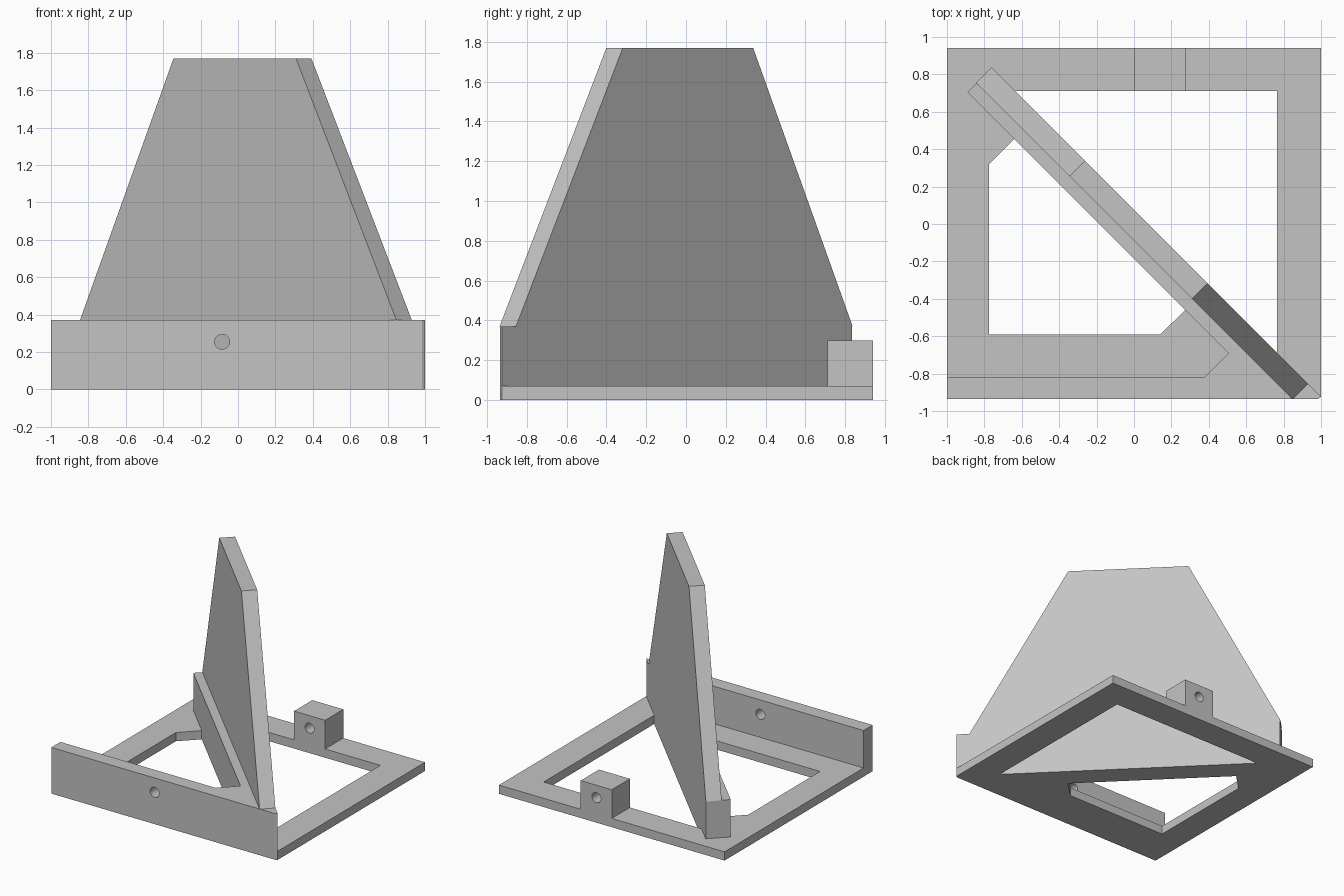
import bpy, bmesh, math
from mathutils import Vector

cube = bpy.data.objects.get("Cube")
if cube:
    bpy.data.objects.remove(cube, do_unlink=True)

grey = bpy.data.materials.new("matte grey")
grey.use_nodes = True
grey.diffuse_color = (0.55, 0.55, 0.55, 1)
grey.node_tree.nodes["Principled BSDF"].inputs["Base Color"].default_value = grey.diffuse_color

BASE_TOP, WALL_TOP, PLATE_TOP = 0.07, 0.37, 1.77
FRONT, BACK = -0.935, 0.94
# Diagonal faces, each a constant value of x + y
STRIP, PLATE, REAR = -0.185, -0.09, 0.075


def diagonal(x, level):
    return (x, level - x)


def extrude(name, outline, offset):
    """Solid made by sweeping a flat 3D outline along an offset."""
    bm = bmesh.new()
    face = bm.faces.new([bm.verts.new(p) for p in outline])
    swept = bmesh.ops.extrude_face_region(bm, geom=[face])["geom"]
    verts = [g for g in swept if isinstance(g, bmesh.types.BMVert)]
    bmesh.ops.translate(bm, vec=Vector(offset), verts=verts)
    bmesh.ops.recalc_face_normals(bm, faces=bm.faces)
    mesh = bpy.data.meshes.new(name)
    bm.to_mesh(mesh)
    bm.free()
    mesh.materials.append(grey)
    obj = bpy.data.objects.new(name, mesh)
    bpy.context.collection.objects.link(obj)
    return obj


def prism(name, plan, z0, z1):
    return extrude(name, [(x, y, z0) for x, y in plan], (0, 0, z1 - z0))


def pin_cutter(x, y0, y1, z, radius=0.04, sides=32):
    ring = [(x + radius * math.cos(a), y0, z + radius * math.sin(a))
            for a in (math.tau * i / sides for i in range(sides))]
    return extrude("pin_cutter", ring, (0, y1 - y0, 0))


def cut(obj, cutter):
    cutter.hide_render = True
    mod = obj.modifiers.new("cut", 'BOOLEAN')
    mod.operation, mod.solver, mod.object = 'DIFFERENCE', 'EXACT', cutter
    bpy.context.view_layer.objects.active = obj
    bpy.ops.object.modifier_apply(modifier=mod.name)
    bpy.data.objects.remove(cutter, do_unlink=True)


# Base frame with two openings either side of the diagonal band
corner = [(0.985, FRONT), diagonal(1, REAR)]
base = prism("base_frame", [(-1, FRONT), *corner, (1, BACK), (-1, BACK)], 0, BASE_TOP)
cut(base, prism("rear_opening", [(0.765, 0.71), diagonal(-0.635, REAR), diagonal(0.765, REAR)], -0.1, 0.2))
cut(base, prism("front_opening", [(-0.775, -0.59), (0.14, -0.59), diagonal(0.275, STRIP),
                                  diagonal(-0.64, STRIP), (-0.775, 0.32)], -0.1, 0.2))

# Front wall joined to the low diagonal wall
wall = prism("low_wall", [(-1, FRONT), *corner, diagonal(-0.76, REAR), diagonal(-0.89, STRIP),
                          diagonal(0.505, STRIP), (0.375, -0.82), (-1, -0.82)], BASE_TOP, WALL_TOP)
cut(wall, pin_cutter(-0.085, -1.1, -0.7, 0.255))

# Tall tapered plate standing on the diagonal wall
profile = [(-0.845, WALL_TOP), (0.847, WALL_TOP), (0.31, PLATE_TOP), (-0.345, PLATE_TOP)]
half = (REAR - PLATE) / 2
extrude("tall_plate", [(*diagonal(x, PLATE), z) for x, z in profile], (half, half, 0))

# Drilled block on the rear rail
block = prism("rear_block", [(0, 0.71), (0.275, 0.71), (0.275, BACK), (0, BACK)], BASE_TOP, 0.3)
cut(block, pin_cutter(0.137, 0.6, 1.1, 0.2))
